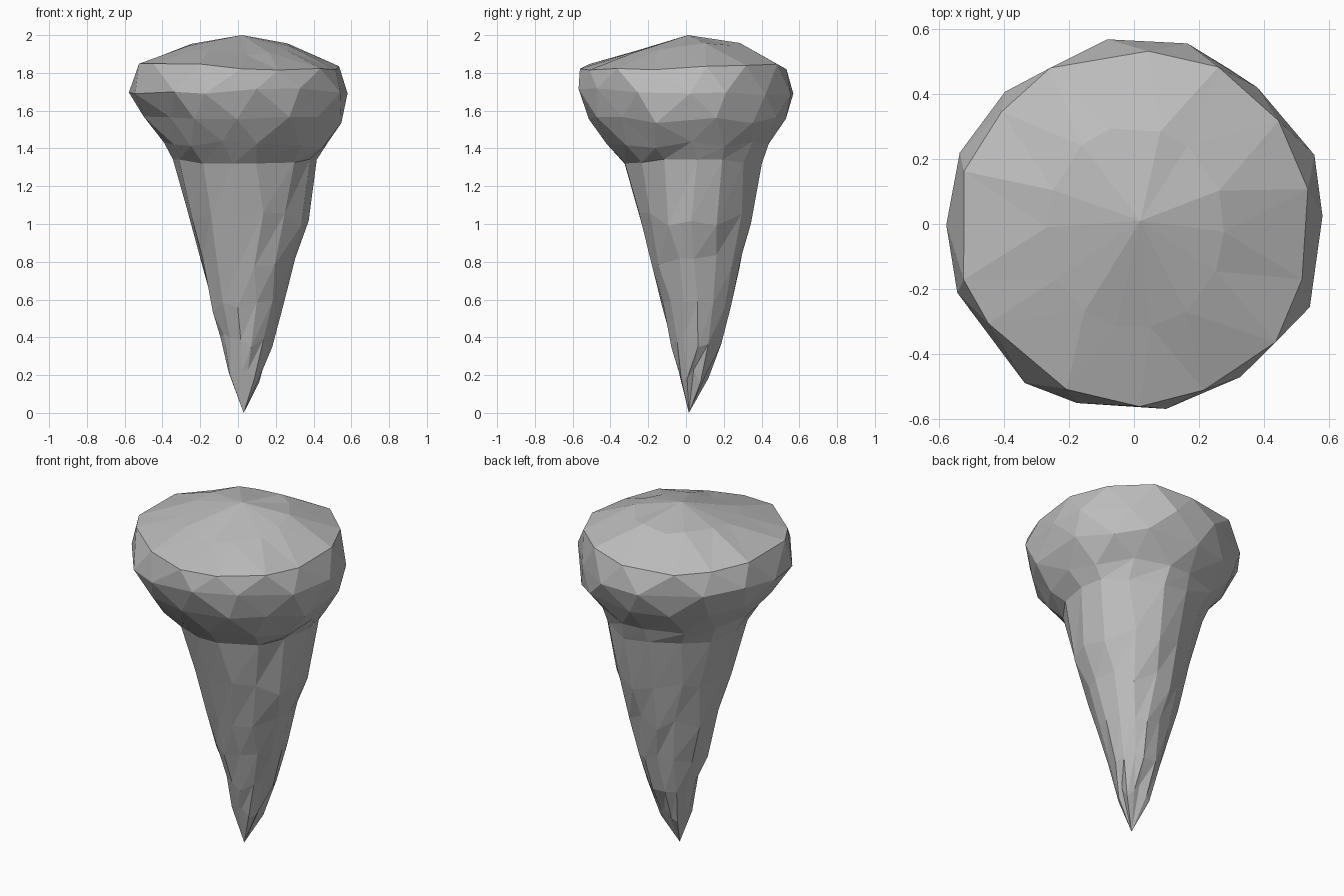
import bpy
import bmesh
import math
import random

random.seed(4)
cube = bpy.data.objects.get("Cube")
if cube:
    bpy.data.objects.remove(cube, do_unlink=True)

SIDES = 14
STEP = math.tau / SIDES

# Rings from the domed cap down the spike: height, min x, max x, min y, max y
RINGS = [
    (1.95, -0.27, 0.28, -0.32, 0.30),
    (1.83, -0.54, 0.55, -0.55, 0.54),
    (1.70, -0.58, 0.58, -0.58, 0.57),
    (1.55, -0.49, 0.56, -0.52, 0.53),
    (1.42, -0.40, 0.47, -0.43, 0.44),
    (1.33, -0.34, 0.42, -0.33, 0.40),
    (1.03, -0.26, 0.37, -0.25, 0.34),
    (0.80, -0.20, 0.30, -0.18, 0.29),
    (0.56, -0.14, 0.24, -0.13, 0.24),
    (0.38, -0.09, 0.18, -0.08, 0.19),
    (0.20, -0.05, 0.12, -0.04, 0.12),
]
CAP_RINGS = 5

stone = bpy.data.materials.new("grey stone")
stone.use_nodes = True
grey = (0.5, 0.5, 0.5, 1)
stone.diffuse_color = grey
stone.node_tree.nodes["Principled BSDF"].inputs["Base Color"].default_value = grey


def is_offset(k):
    """Cap rings are staggered by half a side; spike rings line up."""
    return k < CAP_RINGS and k % 2 == 1


def make_ring(bm, k, ring):
    z, x0, x1, y0, y1 = ring
    cap = k < CAP_RINGS
    verts = []
    for i in range(SIDES):
        a = (i + 0.5 * is_offset(k) + random.uniform(-0.2, 0.2)) * STEP
        r = random.uniform(0.985, 1.03)
        x = (x0 + x1) / 2 + (x1 - x0) / 2 * r * math.cos(a)
        y = (y0 + y1) / 2 + (y1 - y0) / 2 * r * math.sin(a)
        h = z + random.uniform(-1, 1) * (0.02 if cap else 0.04)
        if k == 0:  # the dome dips towards the front
            h = z - 0.05 * max(0, -math.sin(a)) + random.uniform(-0.01, 0.01)
        if k == CAP_RINGS:  # crisp lower edge of the cap
            h = z + random.uniform(-0.015, 0.015)
        verts.append(bm.verts.new((x, y, h)))
    return verts


def join_rings(bm, k, a, b):
    for i in range(SIDES):
        j = (i + 1) % SIDES
        if is_offset(k) and not is_offset(k + 1):
            bm.faces.new((a[i], b[j], b[i]))
            bm.faces.new((a[i], a[j], b[j]))
        else:
            bm.faces.new((a[i], a[j], b[i]))
            bm.faces.new((a[j], b[j], b[i]))


def fan(bm, ring, point):
    tip = bm.verts.new(point)
    for i in range(SIDES):
        bm.faces.new((ring[i], ring[(i + 1) % SIDES], tip))


# Faceted rock spike with a bulging cap
bm = bmesh.new()
rings = [make_ring(bm, k, ring) for k, ring in enumerate(RINGS)]
for k in range(len(rings) - 1):
    join_rings(bm, k, rings[k], rings[k + 1])
fan(bm, rings[0], (0.02, 0.01, 2))
fan(bm, rings[-1], (0.03, 0.015, 0))
bmesh.ops.recalc_face_normals(bm, faces=bm.faces)

mesh = bpy.data.meshes.new("rock_spike")
bm.to_mesh(mesh)
bm.free()
mesh.materials.append(stone)
rock = bpy.data.objects.new("rock_spike", mesh)
bpy.context.collection.objects.link(rock)
